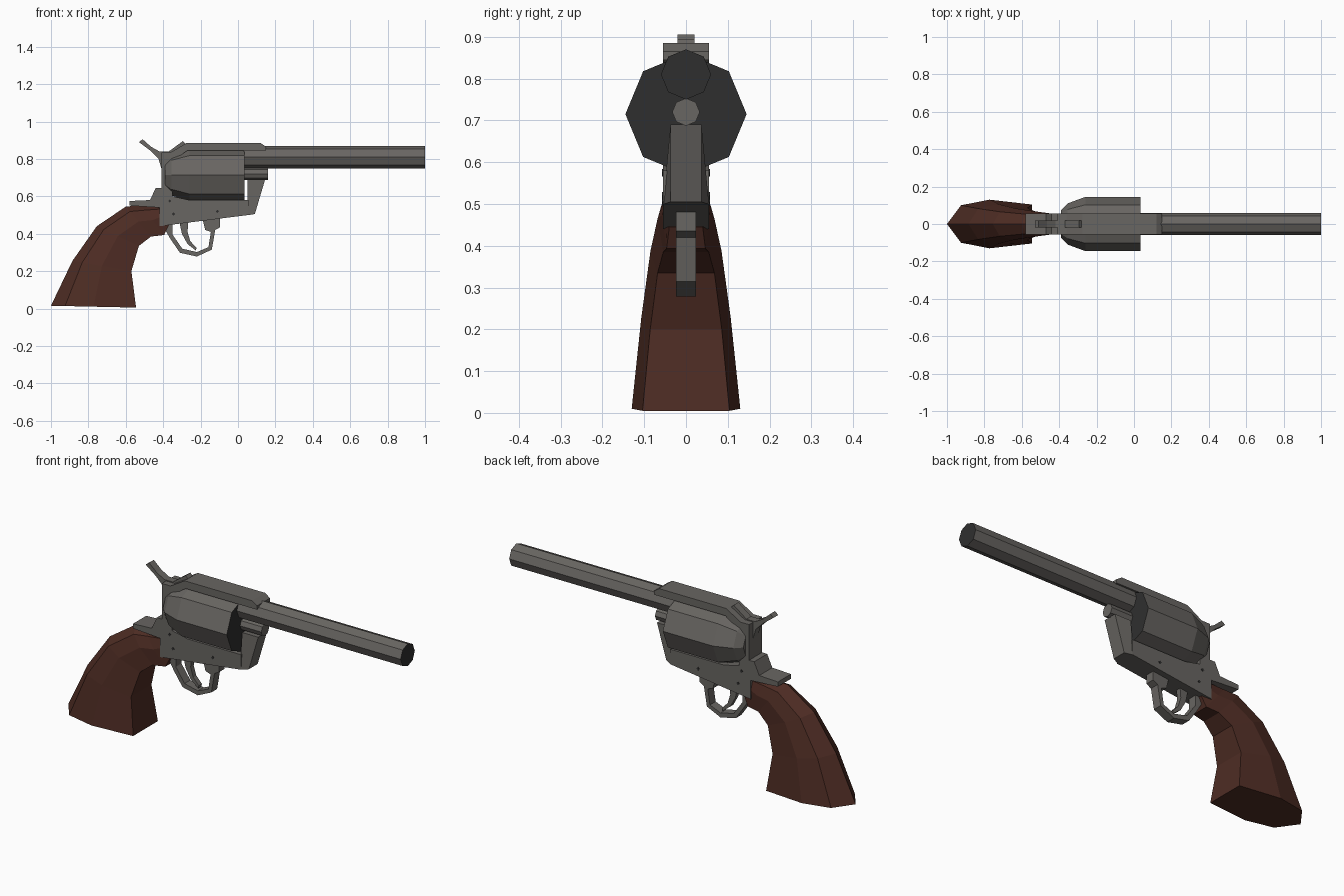
import bpy, bmesh, math

cube = bpy.data.objects.get("Cube")
if cube:
    bpy.data.objects.remove(cube)


def material(name, rgb):
    m = bpy.data.materials.new(name)
    m.use_nodes = True
    m.diffuse_color = (*rgb, 1)
    m.node_tree.nodes["Principled BSDF"].inputs["Base Color"].default_value = (*rgb, 1)
    return m


STEEL = material("grey steel", (0.14, 0.132, 0.122))
WOOD = material("brown wood", (0.075, 0.025, 0.017))
DARK = material("dark bore", (0.028, 0.028, 0.028))


def finish(name, bm, *mats):
    bmesh.ops.recalc_face_normals(bm, faces=bm.faces)
    mesh = bpy.data.meshes.new(name)
    bm.to_mesh(mesh)
    bm.free()
    for m in mats:
        mesh.materials.append(m)
    obj = bpy.data.objects.new(name, mesh)
    bpy.context.collection.objects.link(obj)
    return obj


def loft(name, rings, *mats, dark_end=False):
    """Skin a list of equal-length point rings and cap both ends."""
    bm = bmesh.new()
    loops = [[bm.verts.new(p) for p in ring] for ring in rings]
    n = len(loops[0])
    for a, b in zip(loops, loops[1:]):
        for i in range(n):
            j = (i + 1) % n
            bm.faces.new((a[i], a[j], b[j], b[i]))
    bm.faces.new(loops[0])
    end = bm.faces.new(loops[-1])
    if dark_end:
        end.material_index = 1
    return finish(name, bm, *mats)


def plate(name, outline, half, mat=STEEL, y=0):
    """Side outline in x and z, given thickness across y."""
    return loft(name, [[(x, y + s * half, z) for x, z in outline] for s in (-1, 1)], mat)


def turned(name, z, stations, dark_end=False, sides=8):
    """Faceted round part along x from (x, radius) stations."""
    angles = [math.tau * i / sides for i in range(sides)]
    rings = [[(x, r * math.cos(a), z + r * math.sin(a)) for a in angles] for x, r in stations]
    return loft(name, rings, STEEL, DARK, dark_end=dark_end)


# Barrel, cylinder and rod
turned("barrel", 0.81, [(0.03, 0.06), (1.0, 0.06)], dark_end=True)
turned("cylinder", 0.715, [(-0.39, 0.075), (-0.355, 0.11), (-0.26, 0.145), (0.035, 0.145)], dark_end=True)
turned("ejector_rod", 0.72, [(0.0, 0.033), (0.16, 0.033)])

# Frame: lower bar, recoil shield and top strap around the cylinder window
plate("frame", [
    (-0.42, 0.44), (0.055, 0.5), (0.055, 0.58), (-0.26, 0.58), (-0.35, 0.6),
    (-0.35, 0.79), (-0.27, 0.845), (0.15, 0.845), (0.15, 0.865), (0.12, 0.885),
    (-0.275, 0.885), (-0.36, 0.835), (-0.41, 0.835), (-0.41, 0.645), (-0.44, 0.645),
    (-0.47, 0.58), (-0.58, 0.575), (-0.58, 0.55), (-0.42, 0.54)], 0.055)

# Tapered nose holding the rod
back = [(0.05, -0.055, 0.499), (0.05, 0.055, 0.499), (0.05, 0.037, 0.69), (0.05, -0.037, 0.69)]
front = [(0.09, -0.037, 0.505), (0.09, 0.037, 0.505), (0.145, 0.037, 0.69), (0.145, -0.037, 0.69)]
loft("frame_nose", [back, front], STEEL)

# Hammer with spur and nose
plate("hammer", [
    (-0.53, 0.89), (-0.51, 0.905), (-0.465, 0.865), (-0.42, 0.84), (-0.37, 0.84),
    (-0.295, 0.895), (-0.28, 0.88), (-0.36, 0.78), (-0.41, 0.75), (-0.425, 0.8), (-0.47, 0.845)], 0.02)

# Trigger and guard
plate("trigger_guard", [
    (-0.41, 0.455), (-0.36, 0.37), (-0.31, 0.298), (-0.22, 0.278), (-0.14, 0.315), (-0.122, 0.42),
    (-0.095, 0.435), (-0.095, 0.49), (-0.19, 0.48), (-0.175, 0.42), (-0.145, 0.41), (-0.158, 0.328),
    (-0.22, 0.302), (-0.298, 0.32), (-0.35, 0.395), (-0.35, 0.46)], 0.024)
plate("trigger", [
    (-0.315, 0.47), (-0.3, 0.4), (-0.27, 0.345), (-0.225, 0.31), (-0.222, 0.325),
    (-0.255, 0.36), (-0.27, 0.41), (-0.265, 0.47)], 0.013)

# Grip: faceted sections from butt to frame, each (back, front, half width)
sections = [
    ((-1.0, 0.015), (-0.545, 0.005), 0.13),
    ((-0.885, 0.255), (-0.57, 0.2), 0.107),
    ((-0.755, 0.44), (-0.53, 0.335), 0.085),
    ((-0.6, 0.545), (-0.465, 0.385), 0.068),
    ((-0.52, 0.552), (-0.395, 0.393), 0.058),
    ((-0.415, 0.55), (-0.37, 0.445), 0.05)]
half_ring = [(0.165, 0.77), (0.5, 1), (1, 0.8)]
ring_shape = [(0, 0)] + half_ring + [(t, -w) for t, w in reversed(half_ring)]
rings = []
for (bx, bz), (fx, fz), half in sections:
    rings.append([(bx + (fx - bx) * t, half * w, bz + (fz - bz) * t) for t, w in ring_shape])
loft("grip", rings, WOOD)

# Frame screws on both sides
for i, (x, z) in enumerate([(-0.365, 0.575), (-0.345, 0.505), (-0.11, 0.52)]):
    for side, label in ((1, "left"), (-1, "right")):
        r = 0.009
        diamond = [(x - r, z), (x, z - r), (x + r, z), (x, z + r)]
        plate(f"screw_{i + 1}_{label}", diamond, 0.002, DARK, side * 0.055)
